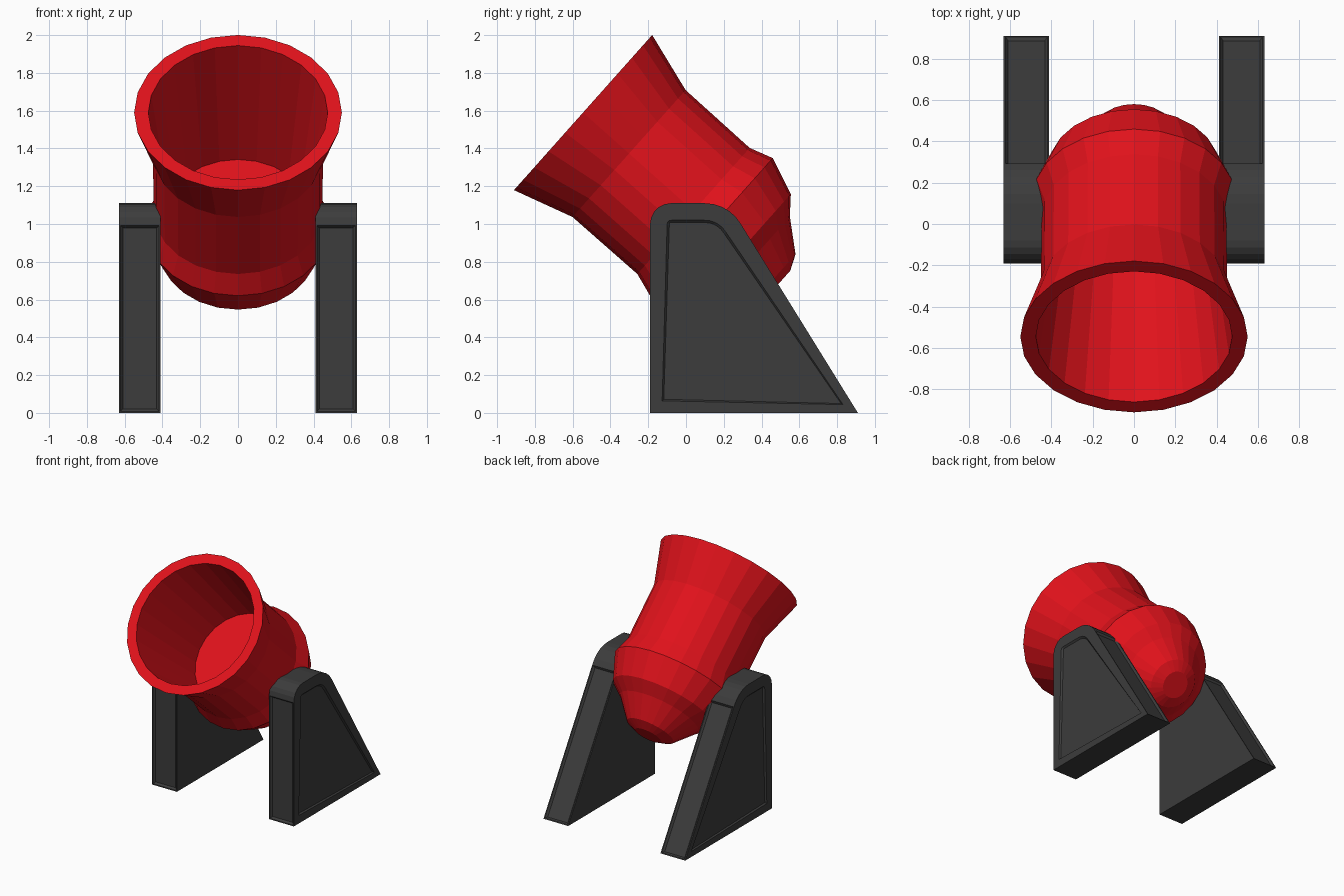
import bpy, bmesh
from math import sin, cos, pi, radians
from mathutils import Matrix

if "Cube" in bpy.data.objects:
    bpy.data.objects.remove(bpy.data.objects["Cube"])

SIDES = 24


def make_object(name, bm, color):
    bmesh.ops.recalc_face_normals(bm, faces=bm.faces[:])
    mesh = bpy.data.meshes.new(name)
    bm.to_mesh(mesh)
    bm.free()
    mat = bpy.data.materials.new(name + "_paint")
    mat.diffuse_color = color
    mat.use_nodes = True
    mat.node_tree.nodes["Principled BSDF"].inputs["Base Color"].default_value = mat.diffuse_color
    mesh.materials.append(mat)
    obj = bpy.data.objects.new(name, mesh)
    bpy.context.collection.objects.link(obj)
    return obj


# Barrel: (distance behind the mouth, radius), from bore floor over the rim to the tail
profile = [(0.80, 0.38), (0, 0.475), (0, 0.55), (0.326, 0.45), (0.783, 0.447),
           (0.91, 0.488), (1.108, 0.41), (1.184, 0.317), (1.339, 0.188), (1.376, 0.105)]
bm = bmesh.new()
rings = []
for depth, radius in profile:
    rings.append([bm.verts.new((radius * cos(2 * pi * i / SIDES),
                                radius * sin(2 * pi * i / SIDES), -depth))
                  for i in range(SIDES)])
for a, b in zip(rings, rings[1:]):
    for i in range(SIDES):
        j = (i + 1) % SIDES
        bm.faces.new((a[i], a[j], b[j], b[i]))
bm.faces.new(rings[0])
bm.faces.new(rings[-1])
barrel = make_object("barrel", bm, (0.75, 0.006, 0.011, 1))
tilt = radians(41.7)
barrel.matrix_world = Matrix.Translation((0, -0.545, 1.59)) @ Matrix.Rotation(tilt + pi / 2 - radians(83.4), 4, 'X')


# Support: side outline with rounded top corners, pushed out to a thick slab
def arc(cy, cz, r, start, end, steps):
    return [(cy + r * cos(radians(start + (end - start) * k / steps)),
             cz + r * sin(radians(start + (end - start) * k / steps)))
            for k in range(steps + 1)]


outline = [(-0.19, 0), (0.91, 0)]
outline += arc(0.10, 0.89, 0.22, 31.7, 90, 5)
outline += arc(-0.08, 1.0, 0.11, 90, 180, 5)
bm = bmesh.new()
inner = [bm.verts.new((0.41, y, z)) for y, z in outline]
outer = [bm.verts.new((0.63, y, z)) for y, z in outline]
bm.faces.new(inner)
outer_face = bm.faces.new(outer)
edge_faces = []
for i in range(len(outline)):
    j = (i + 1) % len(outline)
    edge_faces.append(bm.faces.new((inner[i], inner[j], outer[j], outer[i])))
front_face, slope_face = edge_faces[-1], edge_faces[1]
bmesh.ops.recalc_face_normals(bm, faces=bm.faces[:])


# Recessed panels on the outer, front and sloping faces
def recess(face, border, bevel, depth):
    bmesh.ops.inset_individual(bm, faces=[face], thickness=border, depth=0)
    bmesh.ops.inset_individual(bm, faces=[face], thickness=bevel, depth=-depth)


recess(outer_face, 0.09, 0.012, 0.012)
recess(front_face, 0.012, 0.018, 0.015)
recess(slope_face, 0.012, 0.018, 0.015)
supports = make_object("side_supports", bm, (0.045, 0.045, 0.045, 1))
supports.modifiers.new("mirror", 'MIRROR')
